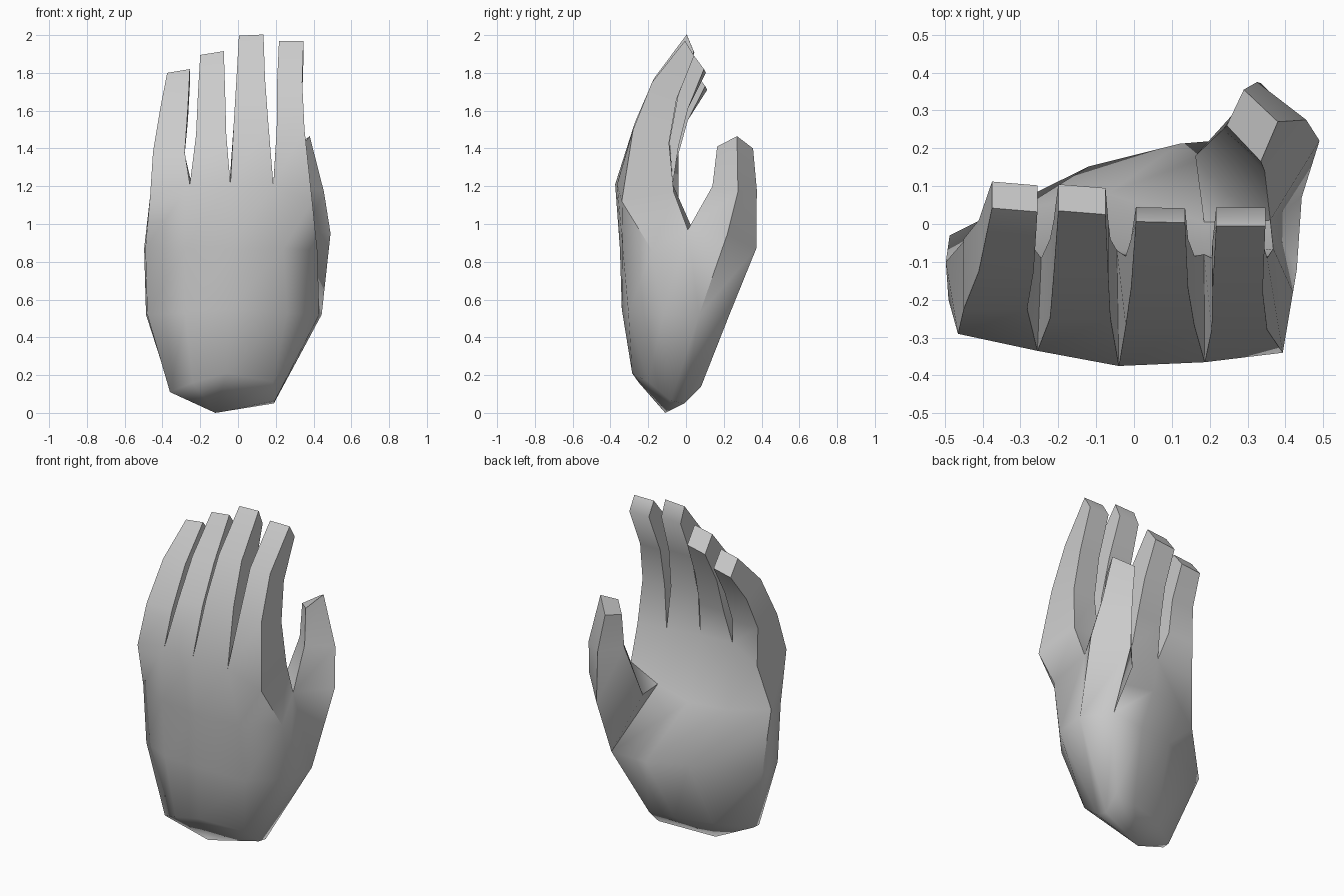
import bpy, bmesh, math

skin = bpy.data.materials.new("light grey")
skin.diffuse_color = (0.6, 0.6, 0.6, 1)

bm = bmesh.new()


def bridge(a, b):
    n = len(a)
    for i in range(n):
        bm.faces.new((a[i], a[(i + 1) % n], b[(i + 1) % n], b[i]))


def ring(pts):
    return [bm.verts.new(p) for p in pts]


# Palm: rings of five points across the back of the hand, five across the palm side
wrist, heel, knuckle, top = [ring(r) for r in (
    [(-.36, -.18, .11), (-.24, -.25, .16), (-.06, -.285, .21), (.185, -.20, .165), (.195, -.08, .065),
     (.19, -.01, .05), (.19, .08, .14), (.04, .05, .13), (-.17, -.01, .13), (-.355, -.13, .11)],
    [(-.48, -.185, .52), (-.28, -.295, .53), (-.04, -.34, .55), (.26, -.305, .53), (.43, -.12, .52),
     (.443, .07, .52), (.335, .23, .52), (.12, .212, .51), (-.12, .152, .53), (-.487, -.03, .52)],
    [(-.49, -.20, .87), (-.28, -.32, .87), (-.04, -.35, .87), (.24, -.335, .87), (.42, -.18, .86),
     (.36, .01, .97), (.185, .005, .88), (-.07, .08, .87), (-.30, .04, .87), (-.497, -.10, .87)],
    [(-.465, -.29, 1.15), (-.255, -.335, 1.21), (-.04, -.375, 1.21), (.187, -.365, 1.21), (.393, -.34, 1.12),
     (.368, -.065, 1.17), (.185, -.08, 1.18), (-.045, -.07, 1.21), (-.245, -.09, 1.21), (-.445, -.04, 1.14)],
)]
bridge(wrist, heel)
bridge(knuckle, top)
for i in (0, 1, 2, 3, 4, 6, 7, 8, 9):      # side 5 is left open for the thumb
    j = (i + 1) % 10
    bm.faces.new((heel[i], heel[j], knuckle[j], knuckle[i]))

# Wrist end: fan to the lowest point
low = bm.verts.new((-.12, -.11, 0))
for i in range(10):
    bm.faces.new((wrist[i], wrist[(i + 1) % 10], low))

# Thumb root: joins the open side of the palm to a four-sided ring
web, crease = knuckle[5], knuckle[6]
outer, back, inner = ring([(.49, .22, .95), (.335, .372, .87), (.162, .18, .89)])
for f in ((heel[5], web, outer), (heel[5], outer, back, heel[6]),
          (heel[6], back, inner), (heel[6], inner, crease), (web, crease, inner)):
    bm.faces.new(f)

# Thumb
prev = [web, outer, back, inner]
for pts in ([(.345, .14, 1.20), (.455, .275, 1.17), (.325, .375, 1.18), (.235, .25, 1.18)],
            [(.335, .165, 1.41), (.38, .27, 1.465), (.29, .355, 1.40), (.245, .26, 1.38)]):
    cur = ring(pts)
    bridge(prev, cur)
    prev = cur
bm.faces.new(prev)

# Fingers: (left x, right x, front y, front z, back y, back z) per joint
fingers = [
    [(-.45, -.282, -.225, 1.38, -.04, 1.37), (-.41, -.265, -.125, 1.62, .01, 1.55), (-.375, -.255, .037, 1.81, .107, 1.72)],
    [(-.222, -.062, -.25, 1.47, -.04, 1.41), (-.212, -.068, -.13, 1.69, .01, 1.61), (-.2, -.075, .03, 1.905, .1, 1.81)],
    [(-.022, .16, -.27, 1.54, -.085, 1.44), (-.008, .143, -.17, 1.77, -.04, 1.68), (.005, .135, .005, 2.0, .043, 1.91)],
    [(.205, .352, -.28, 1.50, -.09, 1.43), (.207, .34, -.18, 1.75, -.05, 1.66), (.217, .347, -.005, 1.97, .043, 1.89)],
]
tilts = [.01, .01, .003, 0]
for i, joints in enumerate(fingers):
    prev = [top[i], top[i + 1], top[8 - i], top[9 - i]]
    for k, (x0, x1, yf, zf, yb, zb) in enumerate(joints):
        t = tilts[i] if k == 2 else 0       # fingertips lean slightly
        cur = ring([(x0, yf + t / 2, zf - t), (x1, yf - t / 2, zf + t),
                    (x1, yb - t / 2, zb + t), (x0, yb + t / 2, zb - t)])
        bridge(prev, cur)
        prev = cur
    bm.faces.new(prev)

bmesh.ops.recalc_face_normals(bm, faces=bm.faces)
me = bpy.data.meshes.new("hand")
bm.to_mesh(me)
bm.free()
me.materials.append(skin)
hand = bpy.data.objects.new("hand", me)
bpy.context.collection.objects.link(hand)
hand.select_set(True)
bpy.context.view_layer.objects.active = hand
bpy.ops.object.shade_smooth_by_angle(angle=math.radians(60))
